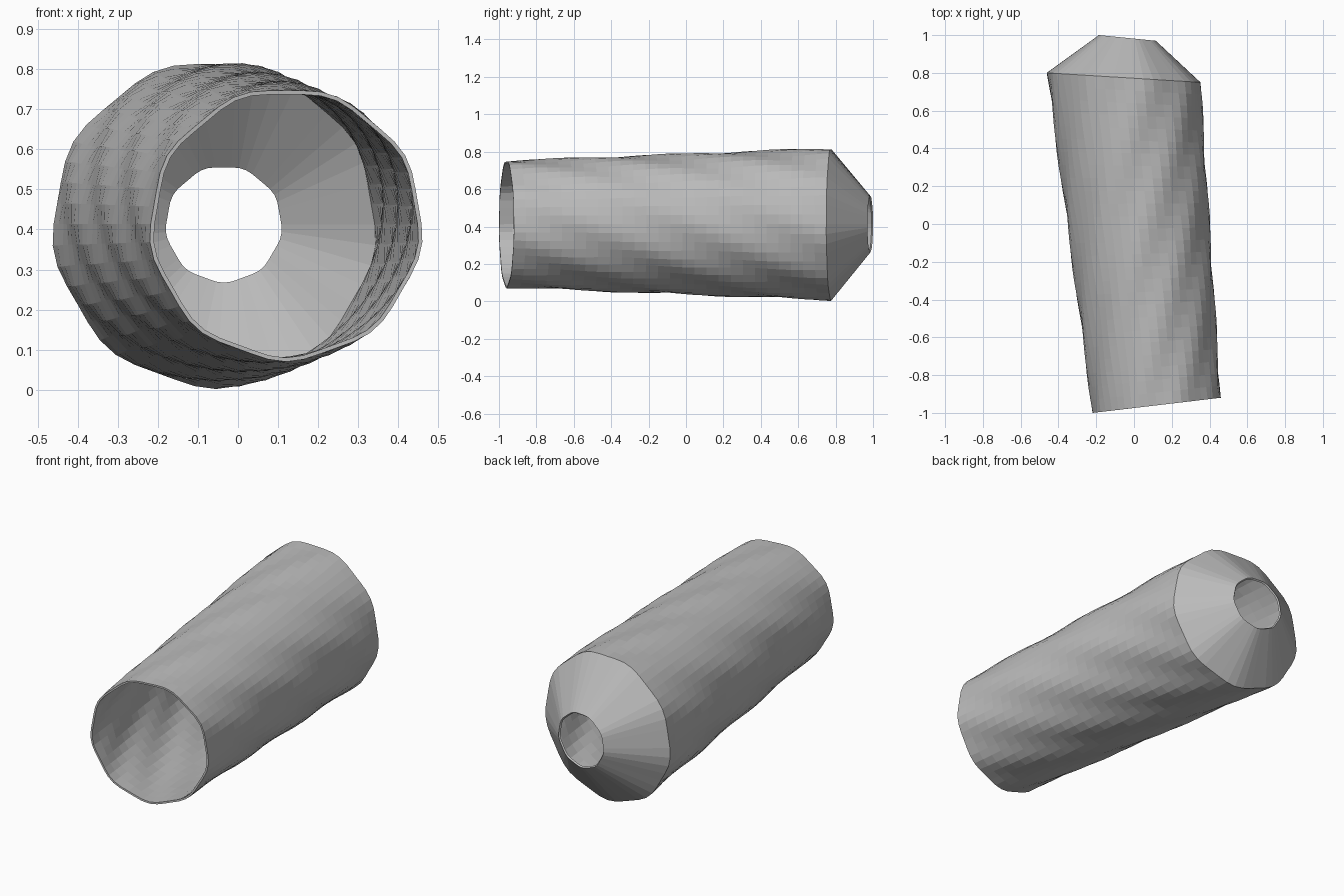
import bpy, bmesh, math

if "Cube" in bpy.data.objects:
    bpy.data.objects.remove(bpy.data.objects["Cube"])

SEGMENTS = 48      # sides around the tube
ROWS = 26          # rows along the tube
LOBES = 9          # shallow ripples around the wall
TURNS = 3          # ripples passed along the length


def lerp(a, b, t):
    return a + (b - a) * t


def ring(bm, cx, cy, slope, radius, phase):
    """One rippled ring, leaning so that y changes by slope per unit x."""
    verts = []
    for i in range(SEGMENTS):
        a = 2 * math.pi * i / SEGMENTS
        r = radius * (1 + 0.015 * math.cos(LOBES * (a + math.pi / 2) + phase))
        dx = r * math.cos(a)
        verts.append(bm.verts.new((cx + dx, cy + slope * dx, 0.413 + r * math.sin(a))))
    return verts


grey = bpy.data.materials.new("plain grey")
grey.diffuse_color = (0.5, 0.5, 0.5, 1)
grey.use_nodes = True
grey.node_tree.nodes["Principled BSDF"].inputs["Base Color"].default_value = grey.diffuse_color

bm = bmesh.new()
rings = []
# Slightly widening, rippled tube
for k in range(ROWS + 1):
    t = k / ROWS
    rings.append(ring(bm, lerp(0.12, -0.055, t), lerp(-0.96, 0.775, t),
                      lerp(0.118, -0.062, t), lerp(0.338, 0.405, t),
                      2 * math.pi * TURNS * t))
# Open neck at the end of the cone
rings.append(ring(bm, -0.035, 0.985, -0.1, 0.15, 0))

for a, b in zip(rings, rings[1:]):
    for i in range(SEGMENTS):
        j = (i + 1) % SEGMENTS
        bm.faces.new((a[i], a[j], b[j], b[i]))
bmesh.ops.recalc_face_normals(bm, faces=bm.faces)

mesh = bpy.data.meshes.new("rippled_tube")
bm.to_mesh(mesh)
bm.free()
mesh.materials.append(grey)
tube = bpy.data.objects.new("rippled_tube", mesh)
bpy.context.collection.objects.link(tube)

# Thin wall, grown inward
wall = tube.modifiers.new("wall", "SOLIDIFY")
wall.thickness = 0.01
wall.offset = -1
